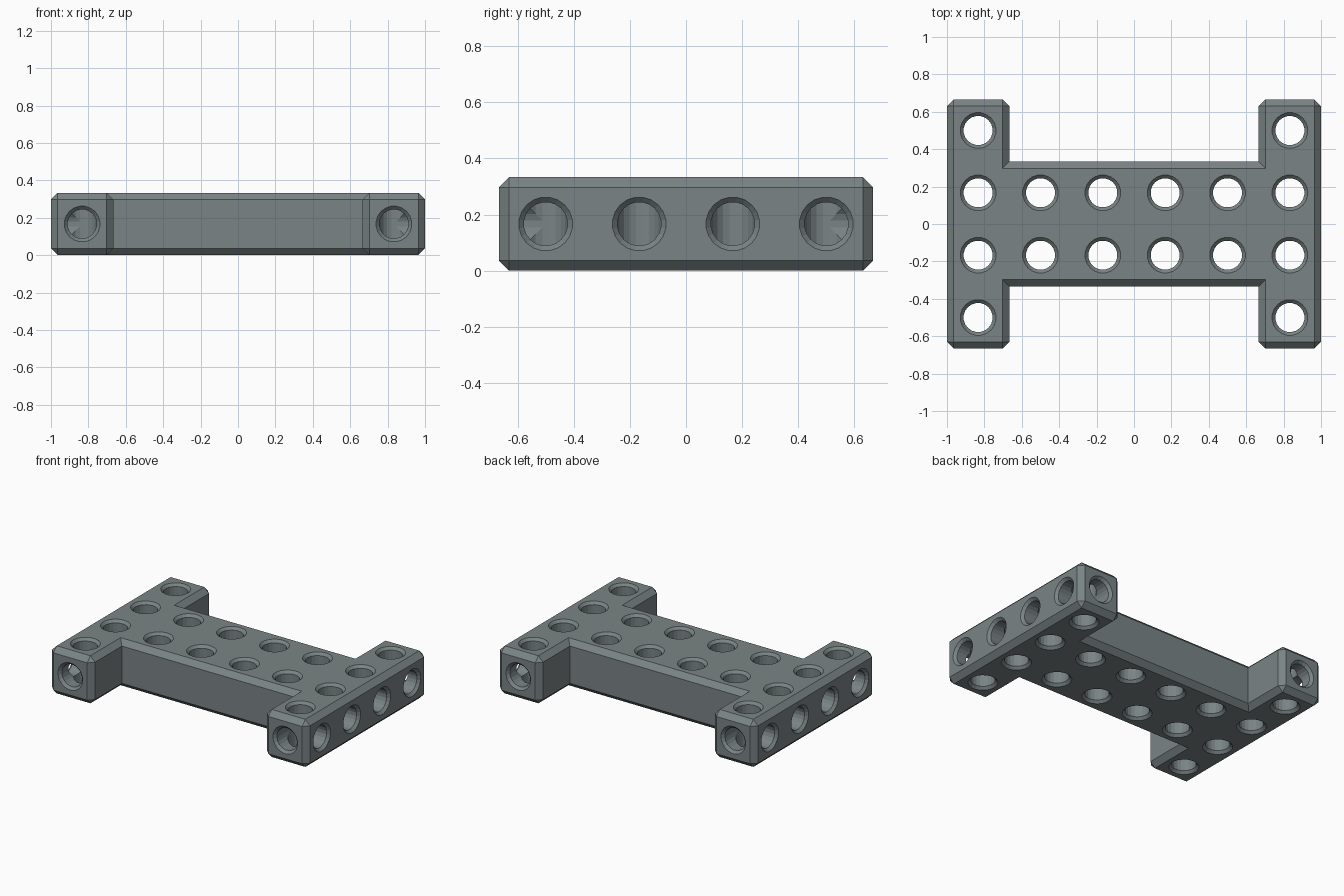
import bpy, bmesh, math
from mathutils import Matrix, Vector

if "Cube" in bpy.data.objects:
    bpy.data.objects.remove(bpy.data.objects["Cube"])

U = 1 / 3          # hole pitch and beam thickness
CH = 0.036         # edge chamfer
R, RIM = 0.078, 0.096
SIDES = 20

grey = bpy.data.materials.new("slate_grey")
grey.diffuse_color = (0.195, 0.231, 0.235, 1)
grey.use_nodes = True
grey.node_tree.nodes["Principled BSDF"].inputs["Base Color"].default_value = grey.diffuse_color


def make_object(name, bm):
    bmesh.ops.recalc_face_normals(bm, faces=bm.faces)
    mesh = bpy.data.meshes.new(name)
    bm.to_mesh(mesh)
    bm.free()
    mesh.materials.append(grey)
    obj = bpy.data.objects.new(name, mesh)
    bpy.context.collection.objects.link(obj)
    return obj


def add_lathe(bm, profile, matrix):
    """Closed turned solid from (height, radius) pairs along local z."""
    rings = []
    for h, r in profile:
        angles = [2 * math.pi * (i + 0.5) / SIDES for i in range(SIDES)]
        rings.append([bm.verts.new(matrix @ Vector((r * math.cos(a), r * math.sin(a), h)))
                      for a in angles])
    for a, b in zip(rings, rings[1:]):
        for i in range(SIDES):
            j = (i + 1) % SIDES
            bm.faces.new((a[i], a[j], b[j], b[i]))
    bm.faces.new(rings[0][::-1])
    bm.faces.new(rings[-1])


# H-shaped plate: outline extruded upward
bm = bmesh.new()
quarter = [(2 * U, U / 1), (2 * U, 2 * U), (1, 2 * U)]
outline = quarter + [(x, -y) for x, y in quarter[::-1]]
outline += [(-x, -y) for x, y in outline]
base = bm.faces.new([bm.verts.new((x, y, 0)) for x, y in outline])
ext = bmesh.ops.extrude_face_region(bm, geom=[base], use_keep_orig=True)
bmesh.ops.translate(bm, vec=(0, 0, U),
                    verts=[g for g in ext["geom"] if isinstance(g, bmesh.types.BMVert)])
bmesh.ops.recalc_face_normals(bm, faces=bm.faces)

# Chamfer every outward edge, leaving the four inner corners sharp
bm.normal_update()
edges = [e for e in bm.edges if e.is_convex]
bmesh.ops.bevel(bm, geom=edges, offset=CH, offset_type='OFFSET',
                segments=1, profile=0.5, affect='EDGES')
plate = make_object("perforated_plate", bm)

# Countersunk hole profiles
flare = RIM - R
over = 0.02
through = [(-over, RIM + over), (flare, R), (U - flare, R), (U + over, RIM + over)]
blind = [(-over, RIM + over), (flare, R), (U / 2 - 0.003, R)]

# Vertical through holes
vertical = bmesh.new()
for i in range(6):
    x = (i - 2.5) * U
    for j in range(4):
        if i in (0, 5) or j in (1, 2):
            add_lathe(vertical, through, Matrix.Translation((x, (j - 1.5) * U, 0)))

# Blind holes from the long outer sides and from the arm ends
sides, ends = bmesh.new(), bmesh.new()
for s in (-1, 1):
    for j in range(4):
        add_lathe(sides, blind, Matrix.Translation((s, (j - 1.5) * U, U / 2))
                  @ Matrix.Rotation(-s * math.pi / 2, 4, 'Y'))
    for x in (-2.5 * U, 2.5 * U):
        add_lathe(ends, blind, Matrix.Translation((x, s * 2 * U, U / 2))
                  @ Matrix.Rotation(s * math.pi / 2, 4, 'X'))

# Cut the holes
bpy.context.view_layer.objects.active = plate
for name, cutter_bm in (("vertical", vertical), ("side", sides), ("end", ends)):
    cutter = make_object(name + "_hole_cutter", cutter_bm)
    cutter.hide_render = True
    mod = plate.modifiers.new(name + "_holes", 'BOOLEAN')
    mod.operation = 'DIFFERENCE'
    mod.solver = 'EXACT'
    mod.object = cutter
    bpy.ops.object.modifier_apply(modifier=mod.name)
    bpy.data.objects.remove(cutter)
